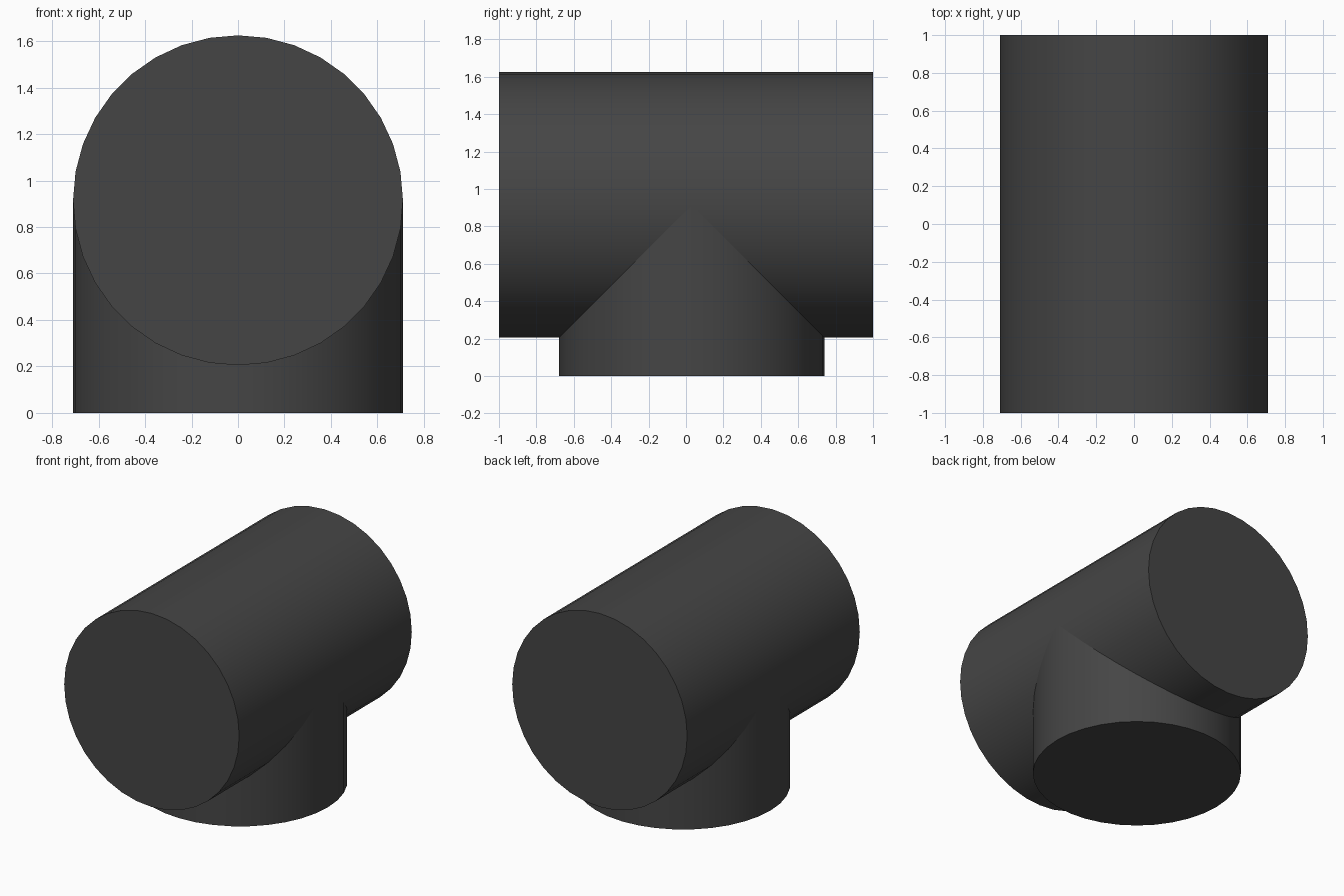
import bpy
from math import pi

if "Cube" in bpy.data.objects:
    bpy.data.objects.remove(bpy.data.objects["Cube"])

SIDES, RADIUS, AXIS_Z = 36, 0.71, 0.915

# Shared dark grey finish
dark = bpy.data.materials.new("dark_grey")
dark.diffuse_color = (0.06, 0.06, 0.06, 1)
dark.use_nodes = True
dark.node_tree.nodes["Principled BSDF"].inputs["Base Color"].default_value = dark.diffuse_color


def pipe(name, length, location, rotation=(0, 0, 0)):
    bpy.ops.mesh.primitive_cylinder_add(vertices=SIDES, radius=RADIUS, depth=length,
                                        location=location, rotation=rotation)
    obj = bpy.context.object
    obj.name = name
    obj.data.materials.append(dark)
    bpy.ops.object.shade_smooth_by_angle(angle=pi / 6)
    return obj


# Horizontal pipe running front to back
pipe("main_pipe", 2.0, (0, 0, AXIS_Z), (pi / 2, 0, 0))

# Upright branch of equal radius, ending on the main pipe's axis
pipe("branch_pipe", AXIS_Z, (0, 0.03, AXIS_Z / 2))
